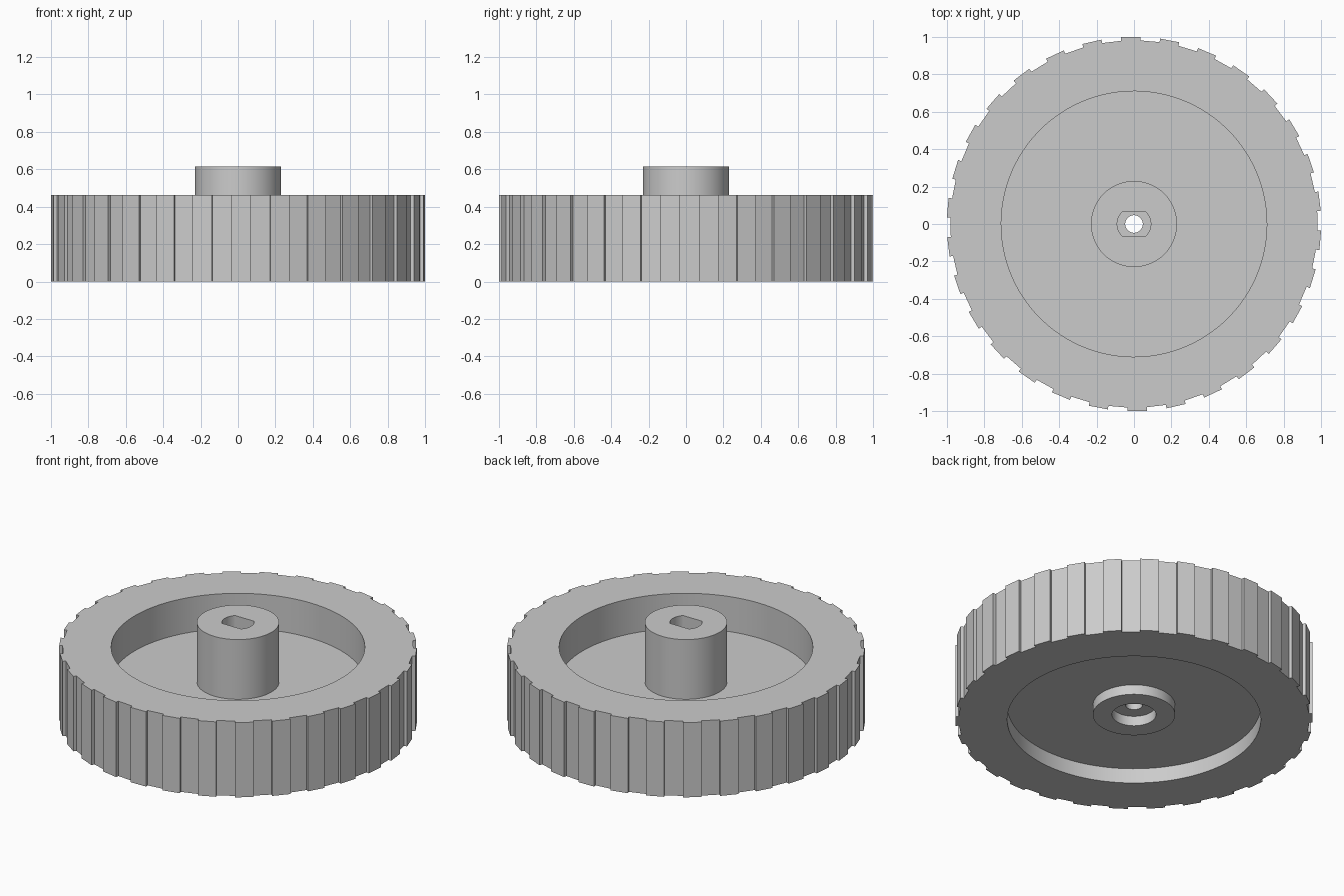
import bpy, bmesh
from math import cos, sin, radians

cube = bpy.data.objects.get("Cube")
if cube:
    bpy.data.objects.remove(cube, do_unlink=True)

grey = bpy.data.materials.new("light grey plastic")
grey.use_nodes = True
colour = (0.6, 0.6, 0.6, 1)
grey.diffuse_color = colour
grey.node_tree.nodes["Principled BSDF"].inputs["Base Color"].default_value = colour

TEETH = 30
PITCH = 360 / TEETH
PHASE = 7            # angle of the first tooth centre
RIM_TOP, HUB_TOP, HUB_BOTTOM = 0.4625, 0.615, 0.031
WEB_TOP, WEB_BOTTOM = 0.246, 0.092
RECESS_R, HUB_R = 0.71, 0.23


def polar(r, degrees):
    return r * cos(radians(degrees)), r * sin(radians(degrees))


def circle(r):
    # Four points per tooth, so every ring bridges to the tread
    step = PITCH / 4
    return [polar(r, PHASE + (i - 1.5) * step) for i in range(4 * TEETH)]


def tread():
    # Square teeth with flat lands between them
    half = PITCH / 4
    points = []
    for k in range(TEETH):
        mid = PHASE + k * PITCH
        for r, offset in ((0.982, -half), (1.001, -half), (1.001, half), (0.982, half)):
            points.append(polar(r, mid + offset))
    return points


def shaft_slot():
    # Round hole with two flats
    return [(x, max(-0.063, min(0.063, y))) for x, y in circle(0.09)]


def shell(name, *chains):
    """Bridge each chain of (outline, height) rings into one surface."""
    bm = bmesh.new()
    for chain in chains:
        rings = [[bm.verts.new((x, y, z)) for x, y in outline] for outline, z in chain]
        for a, b in zip(rings, rings[1:]):
            for i in range(len(a)):
                j = (i + 1) % len(a)
                bm.faces.new((a[i], a[j], b[j], b[i]))
    mesh = bpy.data.meshes.new(name)
    bm.to_mesh(mesh)
    bm.free()
    mesh.materials.append(grey)
    obj = bpy.data.objects.new(name, mesh)
    bpy.context.collection.objects.link(obj)
    bpy.ops.object.select_all(action="DESELECT")
    obj.select_set(True)
    bpy.context.view_layer.objects.active = obj
    bpy.ops.object.shade_smooth_by_angle(angle=radians(5))
    return obj


recess, hub = circle(RECESS_R), circle(HUB_R)
bore, pin_hole = circle(0.123), circle(0.047)

# Toothed rim, from the lower recess wall round to the upper one
shell("toothed_rim", [(recess, WEB_BOTTOM), (recess, 0), (tread(), 0),
                      (tread(), RIM_TOP), (recess, RIM_TOP), (recess, WEB_TOP)])

# Web between rim and hub
shell("web_disc", [(recess, WEB_TOP), (hub, WEB_TOP)],
      [(hub, WEB_BOTTOM), (recess, WEB_BOTTOM)])

# Hub with flatted shaft slot, pin hole and counterbore below
shell("hub", [(hub, WEB_TOP), (hub, HUB_TOP), (shaft_slot(), HUB_TOP),
              (shaft_slot(), WEB_TOP), (pin_hole, WEB_TOP), (pin_hole, WEB_BOTTOM),
              (bore, WEB_BOTTOM), (bore, HUB_BOTTOM), (hub, HUB_BOTTOM),
              (hub, WEB_BOTTOM)])
